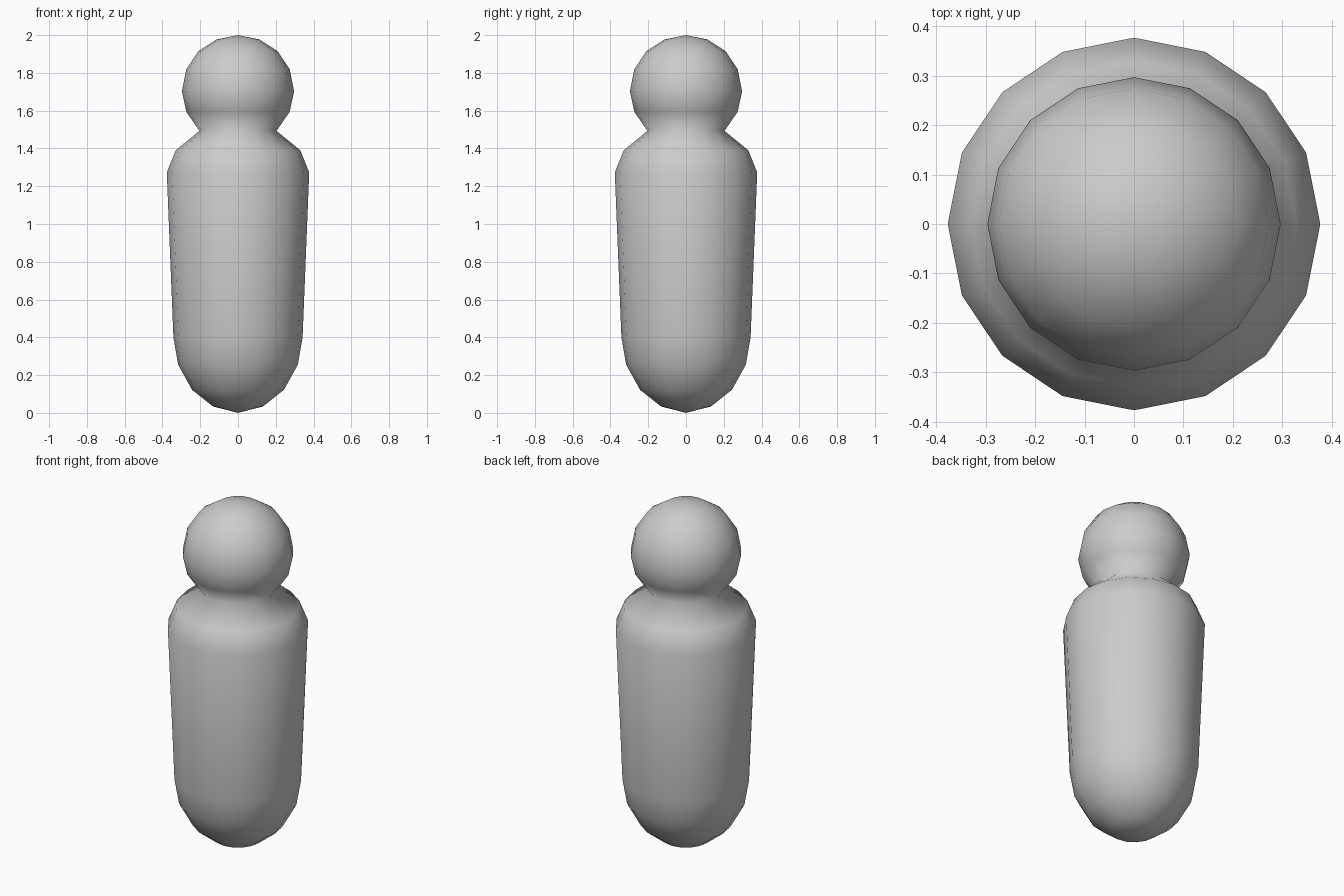
import bpy, bmesh
from math import radians

if "Cube" in bpy.data.objects:
    bpy.data.objects.remove(bpy.data.objects["Cube"])

# Half profile of the figure (radius, height), from base to crown
profile = [(0, 0), (0.132, 0.034), (0.243, 0.122), (0.317, 0.256), (0.342, 0.40),
           (0.377, 1.272), (0.33, 1.39), (0.204, 1.493),              # shoulders, neck
           (0.273, 1.593), (0.297, 1.702), (0.274, 1.818), (0.21, 1.915),
           (0.113, 1.977), (0, 2.0)]                                  # head

bm = bmesh.new()
verts = [bm.verts.new((r, 0, z)) for r, z in profile]
edges = [bm.edges.new(pair) for pair in zip(verts, verts[1:])]

# Spin the profile into a 16-sided body
bmesh.ops.spin(bm, geom=verts + edges, axis=(0, 0, 1), cent=(0, 0, 0),
               angle=radians(360), steps=16)
bmesh.ops.remove_doubles(bm, verts=bm.verts, dist=0.0005)
bmesh.ops.recalc_face_normals(bm, faces=bm.faces)
for face in bm.faces:
    face.smooth = True

mesh = bpy.data.meshes.new("peg_figure")
bm.to_mesh(mesh)
bm.free()
figure = bpy.data.objects.new("peg_figure", mesh)
bpy.context.collection.objects.link(figure)
